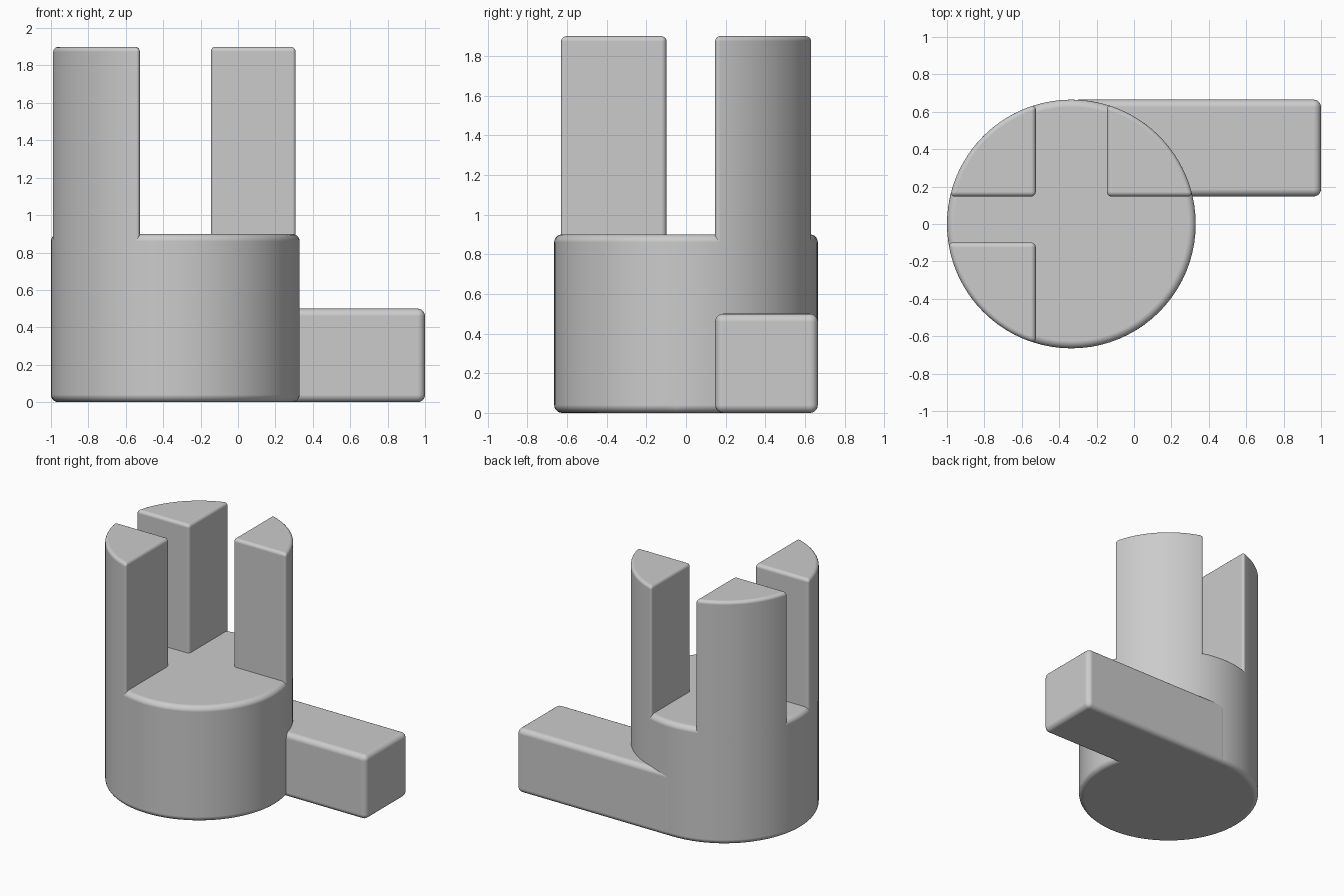
import bpy, bmesh
from math import sqrt, atan2, cos, sin, pi

if "Cube" in bpy.data.objects:
    bpy.data.objects.remove(bpy.data.objects["Cube"])

CX, R = -0.335, 0.665      # drum axis and radius
BASE_TOP, POST_TOP = 0.9, 1.9
ROUND = 0.04

grey = bpy.data.materials.new("plain grey")
grey.use_nodes = True
grey.diffuse_color = (0.6, 0.6, 0.6, 1)
grey.node_tree.nodes["Principled BSDF"].inputs["Base Color"].default_value = (0.6, 0.6, 0.6, 1)


def prism(name, outline, z0, z1):
    """Extrude an outline upward and round its sharp edges."""
    bm = bmesh.new()
    face = bm.faces.new([bm.verts.new((x, y, z0)) for x, y in outline])
    top = bmesh.ops.extrude_face_region(bm, geom=[face])["geom"]
    verts = [v for v in top if isinstance(v, bmesh.types.BMVert)]
    bmesh.ops.translate(bm, verts=verts, vec=(0, 0, z1 - z0))
    bmesh.ops.recalc_face_normals(bm, faces=bm.faces)
    mesh = bpy.data.meshes.new(name)
    bm.to_mesh(mesh)
    bm.free()
    mesh.materials.append(grey)
    mesh.shade_smooth()
    obj = bpy.data.objects.new(name, mesh)
    bpy.context.collection.objects.link(obj)
    bevel = obj.modifiers.new("rounded edges", "BEVEL")
    bevel.width = ROUND
    bevel.segments = 5
    bevel.limit_method = "ANGLE"
    bevel.harden_normals = True
    return obj


def arc(a, b, n):
    return [(CX + R * cos(a + (b - a) * i / n), R * sin(a + (b - a) * i / n))
            for i in range(n + 1)]


def post(name, dx, y):
    """Corner piece of the drum beyond offset dx and depth y."""
    sx, sy = (1 if dx > 0 else -1), (1 if y > 0 else -1)
    side = atan2(y, sx * sqrt(R * R - y * y))
    end = atan2(sy * sqrt(R * R - dx * dx), dx)
    prism(name, [(CX + dx, y)] + arc(side, end, 20), BASE_TOP - 0.08, POST_TOP)


# Round drum
prism("drum_base", arc(0, 2 * pi, 80)[:-1], 0, BASE_TOP)

# Three upright posts cut from the drum outline
post("back_left_post", 0.19, 0.147)
post("back_right_post", -0.19, 0.147)
post("front_right_post", -0.19, -0.098)

# Arm tangent to the back of the drum
prism("side_arm", [(CX, 0.147), (1, 0.147), (1, R), (CX, R)], 0, 0.5)
